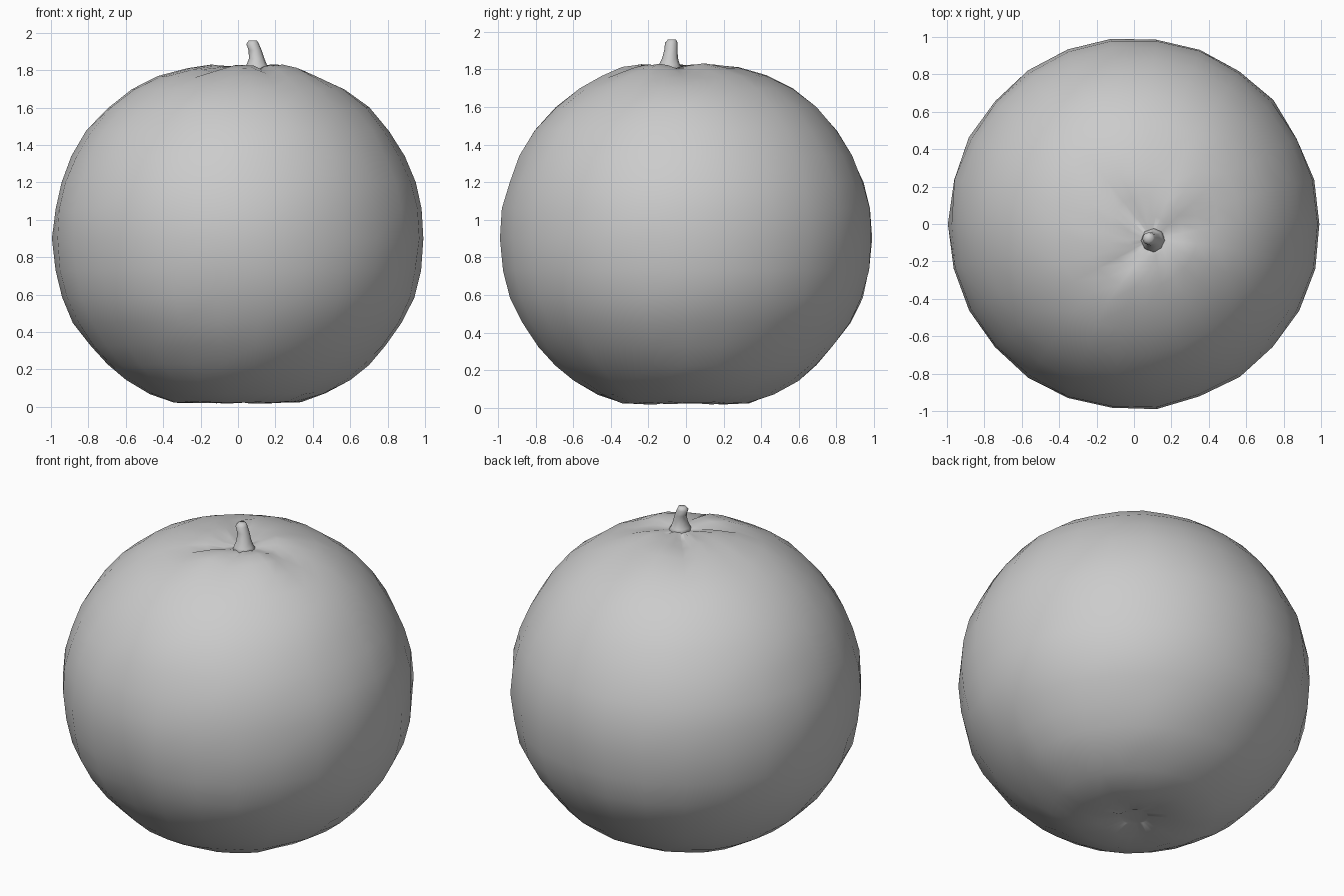
import bpy, bmesh, math, random
from mathutils import Vector

random.seed(4)
cube = bpy.data.objects.get("Cube")
if cube:
    bpy.data.objects.remove(cube)

skin = bpy.data.materials.new("plain grey")
skin.use_nodes = True
skin.diffuse_color = (0.6, 0.6, 0.6, 1)
skin.node_tree.nodes["Principled BSDF"].inputs["Base Color"].default_value = (0.6, 0.6, 0.6, 1)


def loft(name, rings, sides, shape=None):
    """Skin a stack of (centre, radius) rings, closing both ends."""
    bm = bmesh.new()
    loops = []
    for c, r in rings:
        loop = []
        for i in range(sides):
            a = math.tau * i / sides
            p = Vector(c) + Vector((r * math.cos(a), r * math.sin(a), 0))
            loop.append(bm.verts.new(shape(p) if shape else p))
        loops.append(loop)
    for low, high in zip(loops, loops[1:]):
        for i in range(sides):
            j = (i + 1) % sides
            bm.faces.new((low[i], low[j], high[j], high[i]))
    bm.faces.new(loops[0][::-1])
    bm.faces.new(loops[-1])
    bmesh.ops.triangulate(bm, faces=[f for f in bm.faces if len(f.verts) > 4])
    mesh = bpy.data.meshes.new(name)
    bm.to_mesh(mesh)
    bm.free()
    mesh.materials.append(skin)
    mesh.polygons.foreach_set("use_smooth", [True] * len(mesh.polygons))
    obj = bpy.data.objects.new(name, mesh)
    bpy.context.collection.objects.link(obj)
    return obj


STEM = Vector((0.1, -0.08, 0))

# Shallow bruises on the skin: position and reach
dents = [((-0.12, -0.92, 0.58), 0.14), ((0.42, -0.9, 1.0), 0.12),
         ((0.77, -0.6, 1.04), 0.13), ((0.88, 0.4, 0.92), 0.1),
         ((0.6, -0.27, 0.14), 0.12), ((-0.96, 0.07, 1.1), 0.1)]

# Directions of the creases running out from the stem
creases = [0.6, 0.15, -1.3, -2.5, 2.3]


def fruit_skin(p):
    p = p.copy()
    # creases pinched around the stem
    d = p - STEM
    flat = math.hypot(d.x, d.y)
    if p.z > 1.6 and flat > 0.08:
        angle = math.atan2(d.y, d.x)
        for a in creases:
            off = math.atan2(math.sin(angle - a), math.cos(angle - a))
            p.z -= 0.035 * math.exp(-(off / 0.17) ** 2 - ((flat - 0.22) / 0.13) ** 2)
    # bruises
    inward = (Vector((0, 0, 0.92)) - p).normalized()
    for c, reach in dents:
        p += inward * 0.02 * math.exp(-((p - Vector(c)).length / reach) ** 2)
    # slight unevenness
    return p + inward * random.uniform(-0.004, 0.006)


# Fruit body: radius and height from the underside up to the stem hollow
profile = [(0.08, 0.035), (0.2, 0.02), (0.34, 0.025), (0.47, 0.07), (0.6, 0.145),
           (0.7, 0.225), (0.79, 0.325), (0.88, 0.45), (0.945, 0.585), (0.98, 0.73),
           (0.995, 0.9), (0.987, 1.06), (0.95, 1.2), (0.89, 1.34), (0.81, 1.475),
           (0.7, 1.6), (0.57, 1.7), (0.44, 1.765), (0.31, 1.81), (0.2, 1.828),
           (0.11, 1.818), (0.04, 1.81)]
rings = []
for r, z in profile:
    shift = STEM * max(0, 1 - r / 0.5) if z > 1 else Vector()
    rings.append(((shift.x, shift.y, z), r))
loft("fruit_body", rings, 26, fruit_skin)

# Stem: flared foot, bent to one side, blunt tip
stem = loft("stem", [((0.105, -0.085, 1.79), 0.075), ((0.1, -0.088, 1.825), 0.056),
                     ((0.1, -0.085, 1.86), 0.042), ((0.092, -0.08, 1.905), 0.035),
                     ((0.078, -0.078, 1.94), 0.034), ((0.08, -0.075, 1.958), 0.022)], 8)
